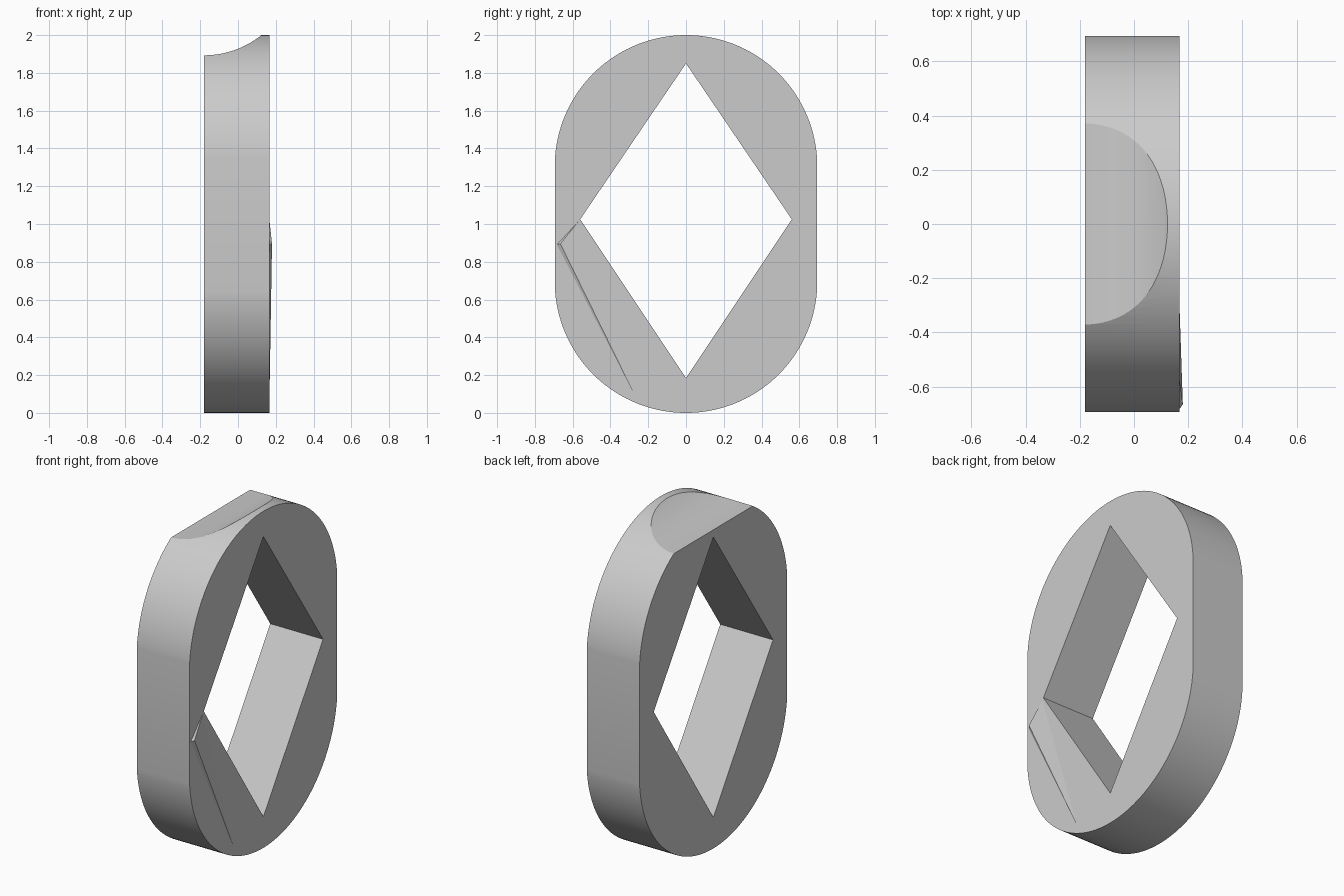
import bpy, bmesh, math
from math import sin, cos, sqrt

if "Cube" in bpy.data.objects:
    bpy.data.objects.remove(bpy.data.objects["Cube"])

X0, X1 = -0.18, 0.167      # thickness range along x
HALF_W, R = 0.693, 0.695   # flat side position, end arc radius


def make_mesh(name, bm):
    bmesh.ops.recalc_face_normals(bm, faces=bm.faces)
    me = bpy.data.meshes.new(name)
    bm.to_mesh(me)
    bm.free()
    ob = bpy.data.objects.new(name, me)
    bpy.context.collection.objects.link(ob)
    return ob


def prism(name, points, start, direction):
    """Extrude a planar polygon of 3D points along a direction."""
    bm = bmesh.new()
    face = bm.faces.new([bm.verts.new((p[0] + start[0], p[1] + start[1], p[2] + start[2])) for p in points])
    new = bmesh.ops.extrude_face_region(bm, geom=[face], use_keep_orig=True)["geom"]
    bmesh.ops.translate(bm, vec=direction, verts=[g for g in new if isinstance(g, bmesh.types.BMVert)])
    return make_mesh(name, bm)


def cut(target, cutter):
    mod = target.modifiers.new("cut", 'BOOLEAN')
    mod.operation = 'DIFFERENCE'
    mod.solver = 'EXACT'
    mod.object = cutter
    bpy.context.view_layer.objects.active = target
    bpy.ops.object.modifier_apply(modifier=mod.name)
    bpy.data.objects.remove(cutter, do_unlink=True)


# rounded ring body: two end arcs joined by flat sides
a0 = math.acos(HALF_W / R)
N = 64
arc = [a0 + (math.pi - 2 * a0) * i / N for i in range(N + 1)]
outline = [(0, R * cos(a), 2 - R + R * sin(a)) for a in arc]
outline += [(0, -R * cos(a), R - R * sin(a)) for a in arc]
body = prism("ring_body", outline, (X0, 0, 0), (X1 - X0, 0, 0))

# diamond opening
diamond = [(0, 0, 1.85), (0, 0.56, 1.025), (0, 0, 0.185), (0, -0.56, 1.025)]
cut(body, prism("diamond_cutter", diamond, (-0.5, 0, 0), (1, 0, 0)))

# concave scoop at the crown
RS = 0.485
circle = [(RS * cos(2 * math.pi * i / 128), 0, RS * sin(2 * math.pi * i / 128)) for i in range(128)]
cut(body, prism("scoop_cutter", circle, (X0, -1, 1.893 + RS), (0, 2, 0)))

bpy.ops.object.select_all(action='DESELECT')
body.select_set(True)
bpy.context.view_layer.objects.active = body
bpy.ops.object.shade_smooth_by_angle(angle=math.radians(20))

# shallow raised facet on the right face
bm = bmesh.new()
apex = bm.verts.new((0.18, -0.665, 0.895))
base = [bm.verts.new((X1 - 0.001, y, z)) for y, z in ((-0.56, 1.025), (-0.25, 0.05), (-0.685, 0.89))]
bm.faces.new(base)
for i in range(3):
    bm.faces.new((base[i], base[(i + 1) % 3], apex))
make_mesh("face_facet", bm)
